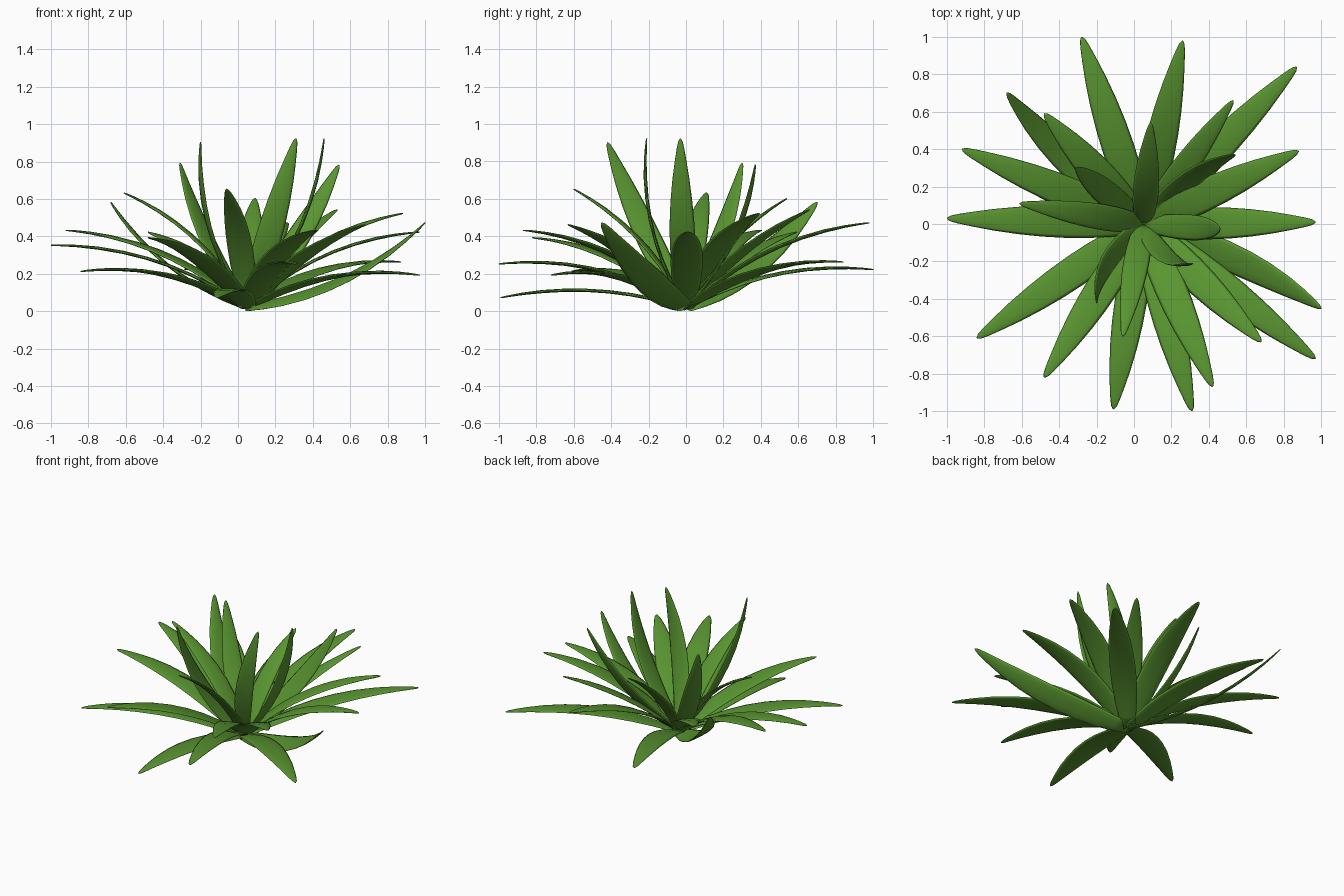
import bpy, math
from mathutils import Vector, Matrix

if "Cube" in bpy.data.objects:
    bpy.data.objects.remove(bpy.data.objects["Cube"])

mat = bpy.data.materials.new("leaf_green")
mat.diffuse_color = (0.10, 0.30, 0.03, 1)
mat.use_nodes = True
mat.node_tree.nodes["Principled BSDF"].inputs["Base Color"].default_value = mat.diffuse_color

BASE = Vector((0.05, 0.0, 0.025))

# each leaf: tip x, y, z, bow along the blade normal, roll in degrees
OUTER = [
    (-0.28, 1.00, 0.23, 0.08, 0), (0.26, 0.98, 0.48, 0.09, 0), (0.87, 0.84, 0.27, 0.08, 0),
    (0.88, 0.39, 0.53, 0.09, 0), (0.97, 0.01, 0.43, 0.09, 0), (1.00, -0.45, 0.48, -0.09, 25),
    (0.97, -0.72, 0.20, 0.08, 0), (0.68, -0.63, 0.47, 0.06, 0), (0.42, -0.87, 0.44, 0.09, 0),
    (0.31, -1.00, 0.26, 0.09, 0), (-0.11, -0.99, 0.08, 0.065, 0), (-0.48, -0.82, 0.40, 0.08, 0),
    (-0.84, -0.61, 0.22, 0.08, 0), (-1.00, 0.03, 0.36, 0.09, 0), (-0.92, 0.40, 0.44, 0.09, 0),
    (-0.68, 0.70, 0.59, -0.08, 24), (-0.48, 0.59, 0.43, 0.06, 0),
]
INNER = [
    (0.53, 0.66, 0.55, 0.05, 0), (0.09, 0.54, 0.61, 0.06, 0), (0.54, 0.37, 0.79, -0.07, 38),
    (-0.31, 0.30, 0.80, -0.05, 0), (-0.61, 0.11, 0.64, 0.08, 0), (-0.20, -0.42, 0.91, -0.08, -48),
    (0.46, -0.03, 0.93, -0.08, 0), (0.31, -0.21, 0.93, -0.08, -49), (-0.06, -0.60, 0.66, 0.07, 0),
]
# blade outline: position along the leaf, relative width
OUTLINE = [(0, 0.5), (0.08, 0.68), (0.18, 0.86), (0.3, 0.97), (0.42, 1.0), (0.54, 0.96),
           (0.66, 0.85), (0.78, 0.67), (0.88, 0.46), (0.95, 0.29), (0.985, 0.17), (1, 0.04)]
SIDES = 10


def make_leaf(name, tip, bow, roll, width):
    tip = Vector(tip)
    chord = tip - BASE
    d = chord.normalized()
    side0 = Vector((0, 0, 1)).cross(d).normalized()
    n = Matrix.Rotation(math.radians(roll), 3, d) @ d.cross(side0)
    side = n.cross(d)
    ctrl = BASE + chord * 0.5 + n * bow * 2
    verts, faces = [], []
    for t, w in OUTLINE:
        p = BASE * (1 - t) ** 2 + ctrl * 2 * t * (1 - t) + tip * t * t
        tan = ((ctrl - BASE) * (1 - t) + (tip - ctrl) * t).normalized()
        up = tan.cross(side).normalized()
        thick = 0.009 * min(1, 0.3 + w)
        for k in range(SIDES):
            a = 2 * math.pi * k / SIDES
            verts.append(p + side * math.cos(a) * w * width / 2 + up * math.sin(a) * thick)
    for i in range(len(OUTLINE) - 1):
        for k in range(SIDES):
            a, b = i * SIDES + k, i * SIDES + (k + 1) % SIDES
            faces.append((a, a + SIDES, b + SIDES, b))
    faces.append(tuple(range(SIDES)))
    faces.append(tuple(reversed(range(len(verts) - SIDES, len(verts)))))
    me = bpy.data.meshes.new(name)
    me.from_pydata(verts, [], faces)
    me.polygons.foreach_set("use_smooth", [True] * len(me.polygons))
    me.materials.append(mat)
    # consistent outward normals
    import bmesh
    bm = bmesh.new()
    bm.from_mesh(me)
    bmesh.ops.recalc_face_normals(bm, faces=bm.faces)
    bm.to_mesh(me)
    bm.free()
    ob = bpy.data.objects.new(name, me)
    bpy.context.collection.objects.link(ob)
    return ob


leaves = []
for group, label, width in ((OUTER, "outer_leaf", 0.172), (INNER, "inner_leaf", 0.138)):
    for i, (x, y, z, bow, roll) in enumerate(group):
        leaves.append(make_leaf(f"{label}_{i + 1}", (x, y, z), bow, roll, width))

# rest the plant on the ground
low = min(v.co.z for ob in leaves for v in ob.data.vertices)
for ob in leaves:
    ob.location.z -= low
